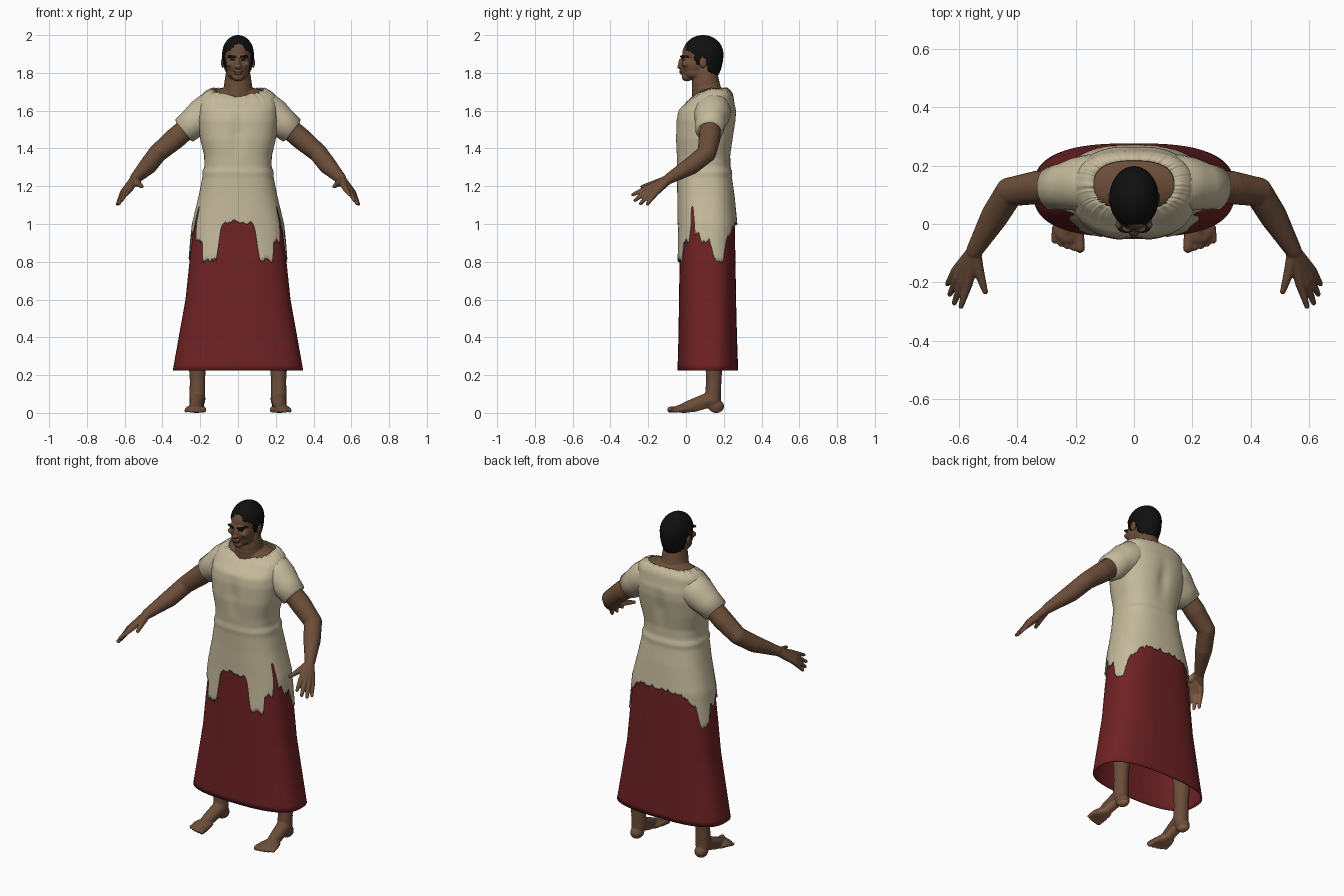
import bpy, bmesh, math, random
from mathutils import Vector, Matrix

random.seed(4)
if "Cube" in bpy.data.objects:
    bpy.data.objects.remove(bpy.data.objects["Cube"])


def material(name, r, g, b):
    m = bpy.data.materials.new(name)
    m.use_nodes = True
    m.diffuse_color = (r, g, b, 1)
    bsdf = m.node_tree.nodes["Principled BSDF"]
    bsdf.inputs["Base Color"].default_value = (r, g, b, 1)
    bsdf.inputs["Roughness"].default_value = 0.9
    return m


SKIN = material("brown skin", 0.15, 0.075, 0.041)
PALM = material("light palm skin", 0.34, 0.16, 0.085)
HAIR = material("black hair", 0.005, 0.005, 0.005)
LIPS = material("dark lips", 0.07, 0.028, 0.02)
LINEN = material("cream linen", 0.56, 0.49, 0.33)
RED = material("dark red cloth", 0.16, 0.016, 0.018)


def make_object(name, bm, mats):
    mesh = bpy.data.meshes.new(name)
    bm.to_mesh(mesh)
    bm.free()
    for m in mats:
        mesh.materials.append(m)
    mesh.shade_smooth()
    obj = bpy.data.objects.new(name, mesh)
    bpy.context.collection.objects.link(obj)
    return obj


def table_at(table, key):
    """Linear interpolation in rows of (key, values...)."""
    if key <= table[0][0]:
        return table[0][1:]
    for a, b in zip(table, table[1:]):
        if key <= b[0]:
            f = (key - a[0]) / (b[0] - a[0])
            return tuple(u + (v - u) * f for u, v in zip(a[1:], b[1:]))
    return table[-1][1:]


# ---- soft body parts: overlapping blobs fused by a remesh ----
def blob(bm, centre, size):
    matrix = Matrix.Translation(centre) @ Matrix.Diagonal((*size, 1))
    bmesh.ops.create_icosphere(bm, subdivisions=3, radius=1, matrix=matrix)


def limb(bm, *stations):
    """Rounded tube through (x, y, z, radius) stations."""
    for a, b in zip(stations, stations[1:]):
        a, b = Vector(a), Vector(b)
        steps = max(2, int((b - a).length / (0.3 * min(a[3], b[3]))))
        for k in range(steps + 1):
            p = a.lerp(b, k / steps)
            blob(bm, p[:3], (p[3],) * 3)


def fuse(name, bm, voxel, mats, mirror=False):
    obj = make_object(name, bm, mats)
    remesh = obj.modifiers.new("Fuse", "REMESH")
    remesh.mode, remesh.voxel_size = "VOXEL", voxel
    remesh.use_smooth_shade = True
    soften = obj.modifiers.new("Soften", "SMOOTH")
    soften.factor, soften.iterations = 0.5, 4
    if mirror:
        obj.modifiers.new("Mirror", "MIRROR").use_mirror_merge = False
    graph = bpy.context.evaluated_depsgraph_get()
    mesh = bpy.data.meshes.new_from_object(obj.evaluated_get(graph))
    obj.modifiers.clear()
    obj.data = mesh
    mesh.materials.clear()
    for m in mats:
        mesh.materials.append(m)
    for v in mesh.vertices:
        v.co.z = max(v.co.z, 0)
    mesh.shade_smooth()
    return obj


def paint(obj, rule):
    for p in obj.data.polygons:
        p.material_index = rule(p.center, p.normal)


# Arms and hands
bm = bmesh.new()
limb(bm, (.22, .13, 1.55, .055), (.33, .125, 1.455, .058), (.425, .11, 1.375, .05),
     (.475, .03, 1.31, .048), (.545, -.09, 1.24, .029))
wrist = (.548, -.095, 1.235, .025)
fingers = [((.568, -.205, 1.19), (.592, -.282, 1.155)),
           ((.588, -.198, 1.18), (.615, -.27, 1.125)),
           ((.602, -.183, 1.172), (.630, -.24, 1.108)),
           ((.610, -.160, 1.165), (.638, -.205, 1.105))]
for knuckle, tip in fingers:
    limb(bm, wrist, (*knuckle, .0165), (*tip, .0095))
limb(bm, wrist, (.53, -.165, 1.215, .018), (.509, -.232, 1.198, .01))
arms = fuse("arms_and_hands", bm, .0045, [SKIN, PALM], mirror=True)
palm_side = Vector((-.67, .18, -.71))
paint(arms, lambda c, n: int(c.y < -.12 and Vector(
    (math.copysign(1, c.x) * n.x, n.y, n.z)).dot(palm_side) > .45))

# Legs, feet and toes
bm = bmesh.new()
limb(bm, (.15, .13, .95, .085), (.205, .12, .52, .056), (.215, .15, .36, .052),
     (.215, .147, .17, .041), (.215, .142, .07, .043))
blob(bm, (.215, .16, .035), (.037, .042, .036))
limb(bm, (.215, .125, .07, .041), (.222, .04, .04, .036), (.226, -.03, .022, .022))
blob(bm, (.225, -.01, .022), (.052, .06, .022))
for k in range(5):
    r = .017 if k == 0 else .0125 - .0006 * k
    limb(bm, (.188 + .021 * k, -.03 + .004 * k, .02, r),
         (.184 + .0225 * k, -.083 + .0016 * k * k, r, r))
legs = fuse("legs_and_feet", bm, .0055, [SKIN, PALM], mirror=True)
paint(legs, lambda c, n: int(c.z < .04 and n.z < -.5))

# Head, neck and upper chest
bm = bmesh.new()
limb(bm, (0, .115, 1.66, .085), (0, .105, 1.74, .074), (0, .1, 1.82, .062))
blob(bm, (0, .135, 1.685), (.172, .09, .04))
blob(bm, (0, .125, 1.655), (.14, .09, .055))
blob(bm, (0, .085, 1.905), (.077, .105, .088))       # skull
blob(bm, (0, .045, 1.845), (.066, .074, .072))       # face
blob(bm, (0, .045, 1.803), (.059, .062, .042))       # jaw
blob(bm, (0, .005, 1.777), (.032, .027, .022))       # chin
blob(bm, (0, -.028, 1.848), (.012, .014, .03))       # nose
blob(bm, (0, -.032, 1.832), (.019, .015, .011))
blob(bm, (0, -.025, 1.809), (.025, .011, .007))      # lips
blob(bm, (0, -.023, 1.798), (.022, .011, .007))
for s in (1, -1):
    blob(bm, (s * .028, -.018, 1.886), (.028, .014, .009))   # brow
    blob(bm, (s * .042, -.002, 1.846), (.022, .02, .016))    # cheekbone
    blob(bm, (s * .08, .09, 1.855), (.01, .022, .03))        # ear
head = fuse("head_and_neck", bm, .0045, [SKIN, HAIR, LIPS])


def face_paint(c, n):
    x, z = abs(c.x), c.z
    if c.y > .025 or z < 1.79:
        return 0
    if .012 < x < .054 and abs(z - 1.888 + .1 * abs(x - .035)) < .006:
        return 1                                     # eyebrows
    if .017 < x < .04 and abs(z - 1.868) < .0045:
        return 1                                     # eyes
    return 2 if x < .023 and abs(z - 1.803) < .006 else 0


paint(head, face_paint)

# Cropped hair: a cap trimmed along a hairline
hairline = [(-.02, 1.93), (.02, 1.915), (.045, 1.9), (.052, 1.845), (.075, 1.845),
            (.08, 1.885), (.105, 1.88), (.118, 1.81), (.16, 1.785)]
bm = bmesh.new()
bmesh.ops.create_uvsphere(bm, u_segments=72, v_segments=48, radius=1)
for v in bm.verts:
    x, y, z = v.co
    v.co = (x * .084, .09 + y * .108, 1.9 + z * (.1 if z > 0 else .17))
trim = [f for f in bm.faces
        if f.calc_center_median().z < table_at(hairline, f.calc_center_median().y)[0]]
bmesh.ops.delete(bm, geom=trim, context="FACES")
hair = make_object("hair", bm, [HAIR])
hair.modifiers.new("Thickness", "SOLIDIFY").thickness = .008


# ---- cloth: rings of rounded sections joined into open shells ----
def section(t, rx, front, back, n=2.5):
    def power(v):
        return math.copysign(abs(v) ** (2 / n), v)
    return (rx * power(math.sin(t)),
            (front + back) / 2 - (back - front) / 2 * power(math.cos(t)))


def shell(name, rows, cols, point, mat):
    bm = bmesh.new()
    grid = [[bm.verts.new(point(i, j)) for j in range(cols)] for i in range(rows)]
    for lower, upper in zip(grid, grid[1:]):
        for j in range(cols):
            k = (j + 1) % cols
            bm.faces.new((lower[j], lower[k], upper[k], upper[j]))
    obj = make_object(name, bm, [mat])
    obj.modifiers.new("Thickness", "SOLIDIFY").thickness = .004
    return obj


# Long skirt: height, half width, front, back
skirt = [(.225, .345, -.045, .276), (.4, .314, -.04, .27), (.6, .278, -.037, .265),
         (.8, .257, -.034, .262), (1.0, .233, -.03, .258), (1.16, .192, -.03, .24)]


def skirt_point(i, j):
    z = .225 + .935 * i / 30
    return (*section(j / 96 * math.tau, *table_at(skirt, z), 2.7), z)


shell("skirt", 31, 96, skirt_point, RED)

# Tunic with a torn hem: hem height by degrees away from the front
tunic = [(.8, .266, -.053, .274), (1.0, .244, -.045, .272), (1.15, .208, -.046, .257),
         (1.25, .188, -.048, .243), (1.275, .19, -.052, .246), (1.3, .178, -.047, .235),
         (1.36, .179, -.05, .235), (1.45, .2, -.056, .25), (1.55, .213, -.052, .265),
         (1.6, .21, -.042, .266), (1.63, .208, -.015, .258), (1.68, .198, .02, .25),
         (1.705, .172, .042, .238), (1.72, .138, .055, .218)]
hem = [(0, 1.015), (14, 1.0), (17, .96), (20, .815), (40, .8), (43, .89), (50, .92),
       (56, .9), (61, .95), (64, 1.1), (67, 1.1), (71, .93), (77, .96), (84, .9),
       (92, .92), (100, .81), (117, .8), (124, .92), (138, .96), (152, 1.0), (180, 1.01)]
COLS, SKIRTING, UPPER = 192, 14, 44
fray = [random.uniform(-.012, .012) for _ in range(COLS)]


def tunic_point(i, j):
    t = j / COLS * math.tau
    angle = math.degrees(min(t, math.tau - t))
    if i < SKIRTING:
        low = table_at(hem, angle)[0] + fray[j]
        z = low + (1.15 - low) * i / SKIRTING
    else:
        z = 1.15 + .57 * (i - SKIRTING) / UPPER
    x, y = section(t, *table_at(tunic, z))
    # shallow groove along the spine and between the chest muscles
    chest = max(0, 1 - abs(z - 1.48) / .14)
    y += math.cos(t) * .012 * chest * math.exp(-(x / .035) ** 2)
    collar = max(0, (z - 1.62) / .1)
    z -= collar * (.028 * max(0, math.cos(t)) + .25 * fray[j])
    return x, y, z


shell("tunic", SKIRTING + UPPER + 1, COLS, tunic_point, LINEN)

# Short sleeves
sleeve = [(.1, .142, 1.61, .088), (.15, .14, 1.598, .098), (.19, .136, 1.57, .094),
          (.235, .13, 1.536, .081), (.285, .124, 1.495, .075), (.29, .124, 1.491, .06)]
for side, s in (("left", 1), ("right", -1)):
    curve = bpy.data.curves.new(side + "_sleeve", "CURVE")
    curve.dimensions, curve.bevel_depth, curve.bevel_resolution = "3D", 1, 8
    path = curve.splines.new("POLY")
    path.points.add(len(sleeve) - 1)
    for p, (x, y, z, r) in zip(path.points, sleeve):
        p.co, p.radius = (s * x, y, z, 1), r
    curve.materials.append(LINEN)
    bpy.context.collection.objects.link(bpy.data.objects.new(side + "_sleeve", curve))
